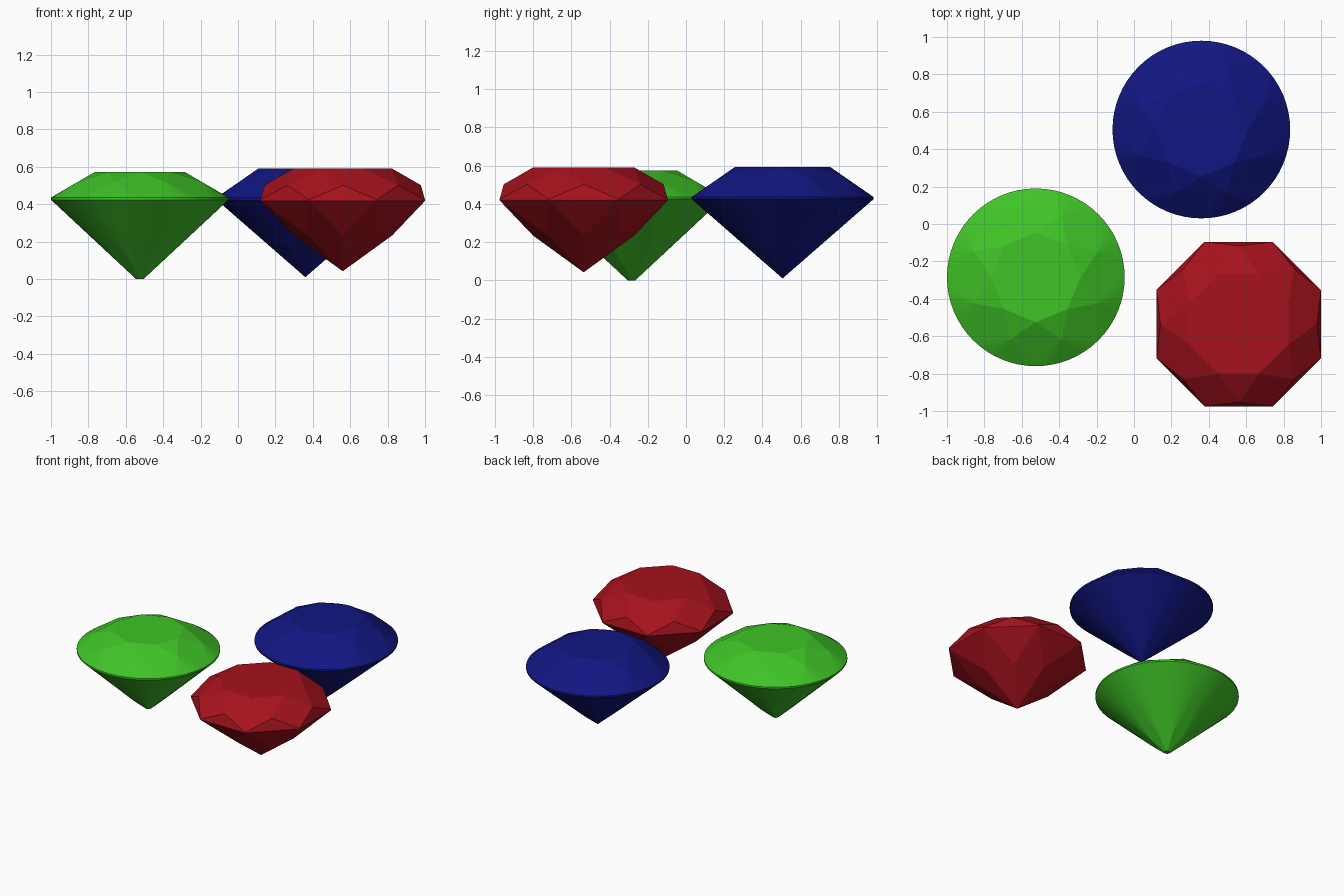
import bpy, bmesh
from math import cos, sin, pi, radians

if "Cube" in bpy.data.objects:
    bpy.data.objects.remove(bpy.data.objects["Cube"])


def ring(n, r, z, turn=0.0):
    """n points on a circle of radius r at height z."""
    return [(r * cos(turn + 2 * pi * i / n), r * sin(turn + 2 * pi * i / n), z) for i in range(n)]


def gem(name, loc, color, points):
    """A faceted stone is the convex hull of its facet corners."""
    bm = bmesh.new()
    for p in points:
        bm.verts.new(p)
    bmesh.ops.convex_hull(bm, input=bm.verts[:])
    loose = [v for v in bm.verts if not v.link_faces]
    bmesh.ops.delete(bm, geom=loose, context='VERTS')
    bmesh.ops.dissolve_limit(bm, angle_limit=radians(0.5), verts=bm.verts[:], edges=bm.edges[:])
    bmesh.ops.recalc_face_normals(bm, faces=bm.faces[:])
    me = bpy.data.meshes.new(name)
    bm.to_mesh(me)
    bm.free()
    ob = bpy.data.objects.new(name, me)
    ob.location = loc
    bpy.context.collection.objects.link(ob)
    mat = bpy.data.materials.new(name + "_color")
    mat.diffuse_color = color
    mat.use_nodes = True
    mat.node_tree.nodes["Principled BSDF"].inputs["Base Color"].default_value = mat.diffuse_color
    me.materials.append(mat)


def brilliant(R, table_r, table_z, top_z, low_z, culet_r, culet_z):
    """Round cut: table, star corners, round girdle, lower corners, culet."""
    half = pi / 8
    star_r, low_r = 0.76 * R, 0.22 * R
    # corner heights keep the kite and main facets flat
    star_z = table_z - (table_z - top_z) * (star_r * cos(half) - table_r) / (R - table_r)
    lower_z = culet_z + (low_z - culet_z) * (low_r * cos(half) - culet_r) / (R - culet_r)
    pts = ring(8, table_r, table_z) + ring(8, star_r, star_z, half)
    pts += ring(64, R, top_z) + ring(64, R, low_z)
    pts += ring(8, low_r, lower_z, half)
    pts += ring(8, culet_r, culet_z) if culet_r else [(0, 0, culet_z)]
    return pts


# round stones
gem("green_round_gem", (-0.525, -0.285, 0), (0.05, 0.55, 0.02, 1),
    brilliant(0.475, 0.24, 0.573, 0.436, 0.424, 0.02, 0.0))
gem("blue_round_gem", (0.36, 0.505, 0), (0.006, 0.008, 0.22, 1),
    brilliant(0.475, 0.25, 0.592, 0.436, 0.424, 0.0, 0.01))

# octagonal stone: table, star corners, girdle, lower corners, culet
half = pi / 8
gem("red_octagon_gem", (0.56, -0.535, 0), (0.38, 0.006, 0.012, 1),
    ring(8, 0.287, 0.59, half) + ring(8, 0.418, 0.502) + ring(8, 0.476, 0.424, half)
    + ring(8, 0.476, 0.418, half) + ring(8, 0.265, 0.234) + [(0, 0, 0.042)])
